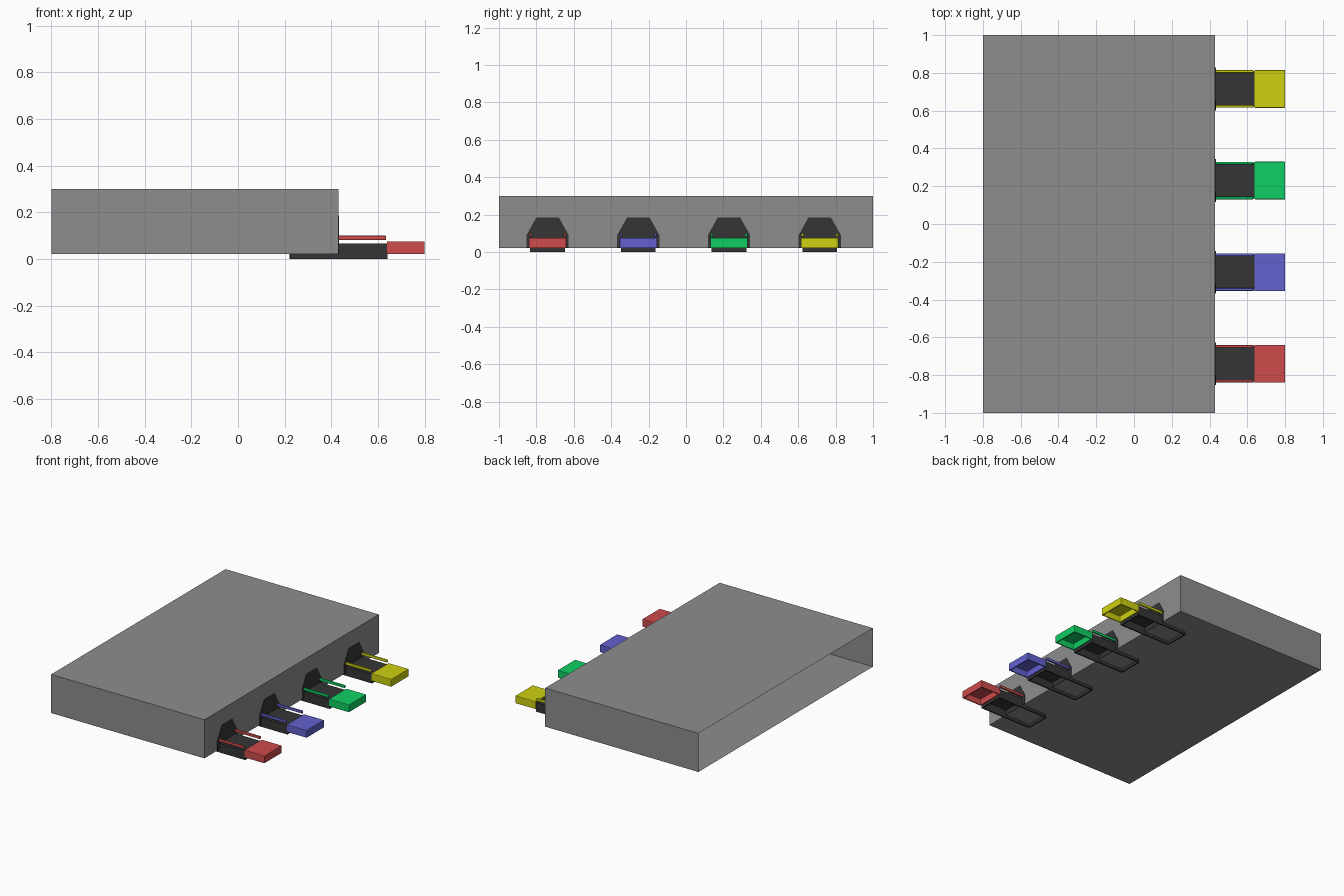
import bpy, bmesh
from mathutils import Vector

if "Cube" in bpy.data.objects:
    bpy.data.objects.remove(bpy.data.objects["Cube"])


def material(name, rgb):
    m = bpy.data.materials.new(name)
    m.diffuse_color = (*rgb, 1)
    m.use_nodes = True
    m.node_tree.nodes["Principled BSDF"].inputs["Base Color"].default_value = m.diffuse_color
    return m


GREY = material("grey", (0.27, 0.27, 0.27))
BLACK = material("charcoal", (0.036, 0.036, 0.036))
COLOURS = {
    "red": material("red", (0.62, 0.07, 0.07)),
    "blue": material("blue", (0.125, 0.12, 0.62)),
    "green": material("green", (0.005, 0.62, 0.125)),
    "yellow": material("yellow", (0.62, 0.64, 0.005)),
}


def finish(name, bm, mat):
    mesh = bpy.data.meshes.new(name)
    bm.to_mesh(mesh)
    bm.free()
    mesh.materials.append(mat)
    ob = bpy.data.objects.new(name, mesh)
    bpy.context.collection.objects.link(ob)
    return ob


def box(name, x, y, z, mat, open_sides=(), wall=0.0, bevel=0.0, corner=0.0):
    """Box from (min, max) ranges; open_sides lists outward directions to remove."""
    bm = bmesh.new()
    bmesh.ops.create_cube(bm, size=1)
    for v in bm.verts:
        v.co = Vector([r[0] + (c + 0.5) * (r[1] - r[0]) for c, r in zip(v.co, (x, y, z))])
    bm.normal_update()
    gone = [f for f in bm.faces if any(f.normal.dot(Vector(d)) > 0.9 for d in open_sides)]
    bmesh.ops.delete(bm, geom=gone, context='FACES')
    if corner:  # round off the vertical corners at the inner end
        edges = [e for e in bm.edges if len(e.link_faces) == 2
                 and abs(e.verts[0].co.z - e.verts[1].co.z) > 1e-4]
        bmesh.ops.bevel(bm, geom=edges, offset=corner, segments=2, profile=0.5, affect='EDGES')
    ob = finish(name, bm, mat)
    if wall:
        s = ob.modifiers.new("wall", 'SOLIDIFY')
        s.thickness = wall
        s.offset = -1
        s.use_even_offset = True
    if bevel:
        b = ob.modifiers.new("soft_edges", 'BEVEL')
        b.width = bevel
        b.segments = 2
    return ob


def mouth(name, yc):
    """Thin dark opening plate on the right face of the housing."""
    half = [(0.113, 0.02), (0.113, 0.09), (0.06, 0.185)]
    outline = half + [(-y, z) for y, z in reversed(half)]
    bm = bmesh.new()
    f = bm.faces.new([bm.verts.new((0.427, yc + y, z)) for y, z in outline])
    ext = bmesh.ops.extrude_face_region(bm, geom=[f])
    bmesh.ops.translate(bm, vec=(0.006, 0, 0),
                        verts=[g for g in ext["geom"] if isinstance(g, bmesh.types.BMVert)])
    bmesh.ops.recalc_face_normals(bm, faces=bm.faces)
    return finish(name, bm, BLACK)


DOWN, UP, LEFT, RIGHT = (0, 0, -1), (0, 0, 1), (-1, 0, 0), (1, 0, 0)

# Housing: thin shell, open at the left end
box("housing", (-0.8, 0.43), (-1, 1), (0.02, 0.3), GREY, [LEFT])

# Four identical levers along the right side
for i, (colour, mat) in enumerate(COLOURS.items()):
    yc = -0.74 + 0.485 * i
    mouth(colour + "_mouth", yc)
    # hollow dark arm and the rim that runs on under the housing
    box(colour + "_arm", (0.43, 0.64), (yc - 0.093, yc + 0.093), (0, 0.066), BLACK,
        [DOWN, LEFT], wall=0.01)
    box(colour + "_arm_rim", (0.22, 0.43), (yc - 0.093, yc + 0.093), (0, 0.02), BLACK,
        [DOWN, UP, RIGHT], wall=0.01, corner=0.015)
    # hollow coloured end cap
    box(colour + "_cap", (0.638, 0.8), (yc - 0.1, yc + 0.1), (0.02, 0.075), mat,
        [DOWN], wall=0.01, bevel=0.004)
    # side rails floating above the arm
    for side, s in (("front", -1), ("back", 1)):
        c = yc + s * 0.092
        box(f"{colour}_{side}_rail", (0.428, 0.635), (c - 0.007, c + 0.007), (0.08, 0.1), mat,
            bevel=0.005)
